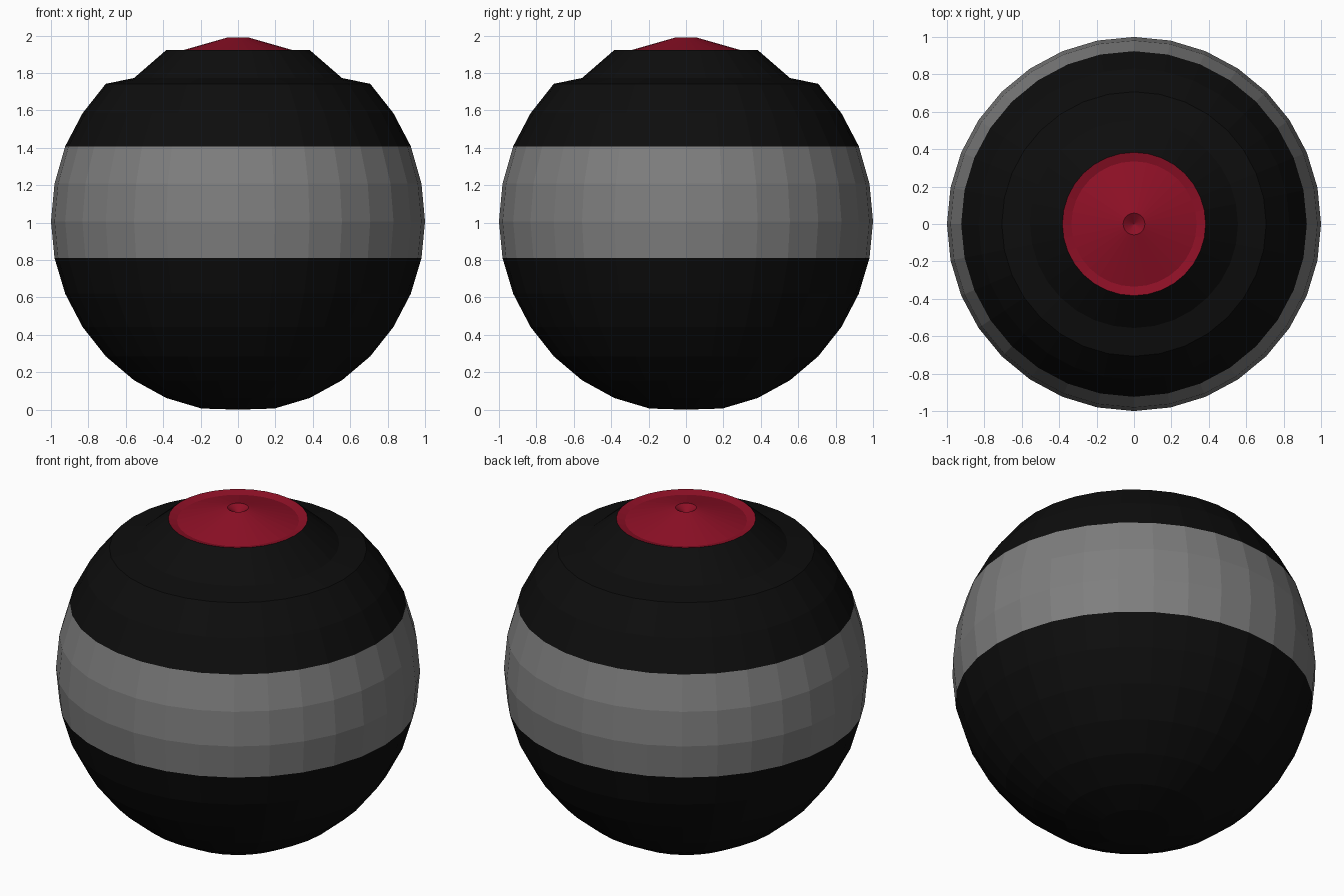
import bpy, bmesh, math

if "Cube" in bpy.data.objects:
    bpy.data.objects.remove(bpy.data.objects["Cube"])

SEGMENTS = 32


def material(name, rgb):
    m = bpy.data.materials.new(name)
    m.diffuse_color = (*rgb, 1.0)
    m.use_nodes = True
    m.node_tree.nodes["Principled BSDF"].inputs["Base Color"].default_value = m.diffuse_color
    return m


black = material("black", (0.004, 0.004, 0.004))
grey = material("grey", (0.21, 0.21, 0.21))
red = material("dark red", (0.27, 0.005, 0.019))


def lathe(name, profile, mat):
    """Spin an (r, z) profile, listed from bottom/outside to top/inside."""
    bm = bmesh.new()
    rings = []
    for r, z in profile:
        if r == 0:
            rings.append([bm.verts.new((0, 0, z))] * SEGMENTS)
        else:
            rings.append([bm.verts.new((r * math.cos(2 * math.pi * i / SEGMENTS),
                                        r * math.sin(2 * math.pi * i / SEGMENTS), z))
                          for i in range(SEGMENTS)])
    for a, b in zip(rings, rings[1:]):
        for i in range(SEGMENTS):
            j = (i + 1) % SEGMENTS
            corners = list(dict.fromkeys((a[i], a[j], b[j], b[i])))
            bm.faces.new(corners)
    mesh = bpy.data.meshes.new(name)
    bm.to_mesh(mesh)
    bm.free()
    mesh.materials.append(mat)
    ob = bpy.data.objects.new(name, mesh)
    bpy.context.collection.objects.link(ob)
    return ob


# lower black shell
lathe("lower_shell", [(0, 0), (0.195, 0.006), (0.383, 0.062), (0.556, 0.157), (0.707, 0.285),
                      (0.831, 0.442), (0.924, 0.62), (0.981, 0.81)], black)
# grey band around the middle
lathe("middle_band", [(0.981, 0.81), (1.0, 1.007), (0.981, 1.208), (0.924, 1.408)], grey)
# upper black shell with a shallow step
lathe("upper_shell", [(0.924, 1.408), (0.831, 1.585), (0.707, 1.742), (0.556, 1.773),
                      (0.383, 1.923)], black)
# red button: sloped rim, low cone and small pit
lathe("top_button", [(0.383, 1.923), (0.335, 1.91), (0.058, 1.989), (0, 1.95)], red)
